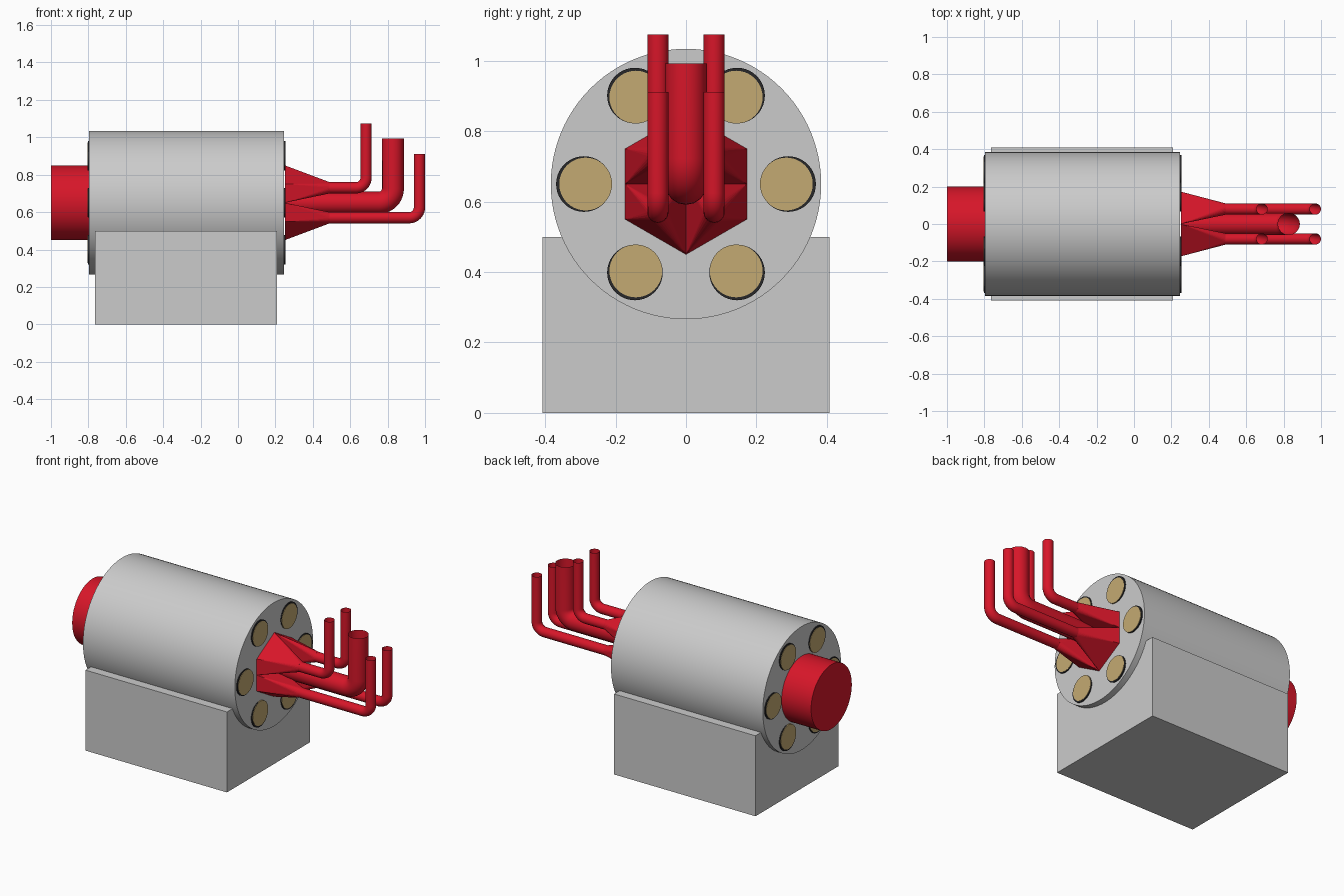
import bpy, bmesh
from math import sin, cos, pi, radians

if "Cube" in bpy.data.objects:
    bpy.data.objects.remove(bpy.data.objects["Cube"])

AXIS_Z = 0.65


def material(name, rgb):
    m = bpy.data.materials.new(name)
    m.diffuse_color = (*rgb, 1)
    m.use_nodes = True
    m.node_tree.nodes["Principled BSDF"].inputs["Base Color"].default_value = m.diffuse_color
    return m


red = material("red_paint", (0.68, 0.008, 0.022))
gold = material("brass", (0.55, 0.40, 0.17))
dark = material("dark_rim", (0.02, 0.02, 0.022))


def x_cylinder(name, x0, x1, r, y=0, z=AXIS_Z, mat=None, sides=64):
    bpy.ops.mesh.primitive_cylinder_add(vertices=sides, radius=r, depth=x1 - x0,
                                        location=((x0 + x1) / 2, y, z),
                                        rotation=(0, pi / 2, 0))
    ob = bpy.context.object
    ob.name = name
    bpy.ops.object.shade_smooth_by_angle(angle=radians(30))
    if mat:
        ob.data.materials.append(mat)
    return ob


def bent_pipe(name, x0, x_up, y, z, top, r, bend):
    # Straight run along x, quarter bend, then a vertical riser with an open end
    pts = [(x0, y, z)]
    for i in range(11):
        a = pi / 2 * i / 10
        pts.append((x_up - bend + bend * sin(a), y, z + bend - bend * cos(a)))
    pts.append((x_up, y, top))
    cu = bpy.data.curves.new(name, 'CURVE')
    cu.dimensions = '3D'
    cu.bevel_depth = r
    cu.bevel_resolution = 6
    sp = cu.splines.new('POLY')
    sp.points.add(len(pts) - 1)
    for p, co in zip(sp.points, pts):
        p.co = (*co, 1)
    sp.use_smooth = True
    cu.materials.append(red)
    ob = bpy.data.objects.new(name, cu)
    bpy.context.collection.objects.link(ob)


def funnel(name, sy, sz):
    # Quarter of a hexagon tapering into a round pipe
    bm = bmesh.new()
    for y, z in ((0, 0), (0.173, 0), (0.173, 0.1), (0, 0.2)):
        bm.verts.new((0.25, sy * y, AXIS_Z + sz * z))
    for i in range(24):
        a = 2 * pi * i / 24
        bm.verts.new((0.49, sy * 0.08 + 0.03 * cos(a), AXIS_Z + sz * 0.08 + 0.03 * sin(a)))
    bmesh.ops.convex_hull(bm, input=bm.verts)
    bmesh.ops.recalc_face_normals(bm, faces=bm.faces)
    me = bpy.data.meshes.new(name)
    bm.to_mesh(me)
    bm.free()
    me.materials.append(red)
    ob = bpy.data.objects.new(name, me)
    bpy.context.collection.objects.link(ob)


# Base block
bpy.ops.mesh.primitive_cube_add(size=1, location=(-0.277, 0, 0.25))
base = bpy.context.object
base.name = "base_block"
base.scale = (0.973, 0.816, 0.5)

# Main drum and rear plug
x_cylinder("drum", -0.797, 0.247, 0.384, sides=96)
x_cylinder("rear_plug", -1.0, -0.79, 0.2, mat=red)

# Six rods showing on both drum ends, each with a dark rim and brass cap
for i in range(6):
    c, s = cos(i * pi / 3), sin(i * pi / 3)
    x_cylinder(f"rod_rim_{i}", -0.803, 0.253, 0.079, 0.29 * c, AXIS_Z + 0.29 * s, dark, 40)
    x_cylinder(f"rod_cap_{i}", -0.805, 0.255, 0.075, 0.285 * c, AXIS_Z + 0.285 * s, gold, 40)

# Four funnels with their small pipes
for side, sy in (("left", -1), ("right", 1)):
    funnel(f"upper_funnel_{side}", sy, 1)
    funnel(f"lower_funnel_{side}", sy, -1)
    bent_pipe(f"upper_pipe_{side}", 0.48, 0.685, sy * 0.08, 0.73, 1.075, 0.03, 0.055)
    bent_pipe(f"lower_pipe_{side}", 0.48, 0.97, sy * 0.08, 0.57, 0.912, 0.03, 0.055)

# Large central pipe
bent_pipe("central_pipe", 0.25, 0.828, 0, AXIS_Z, 0.993, 0.059, 0.075)
